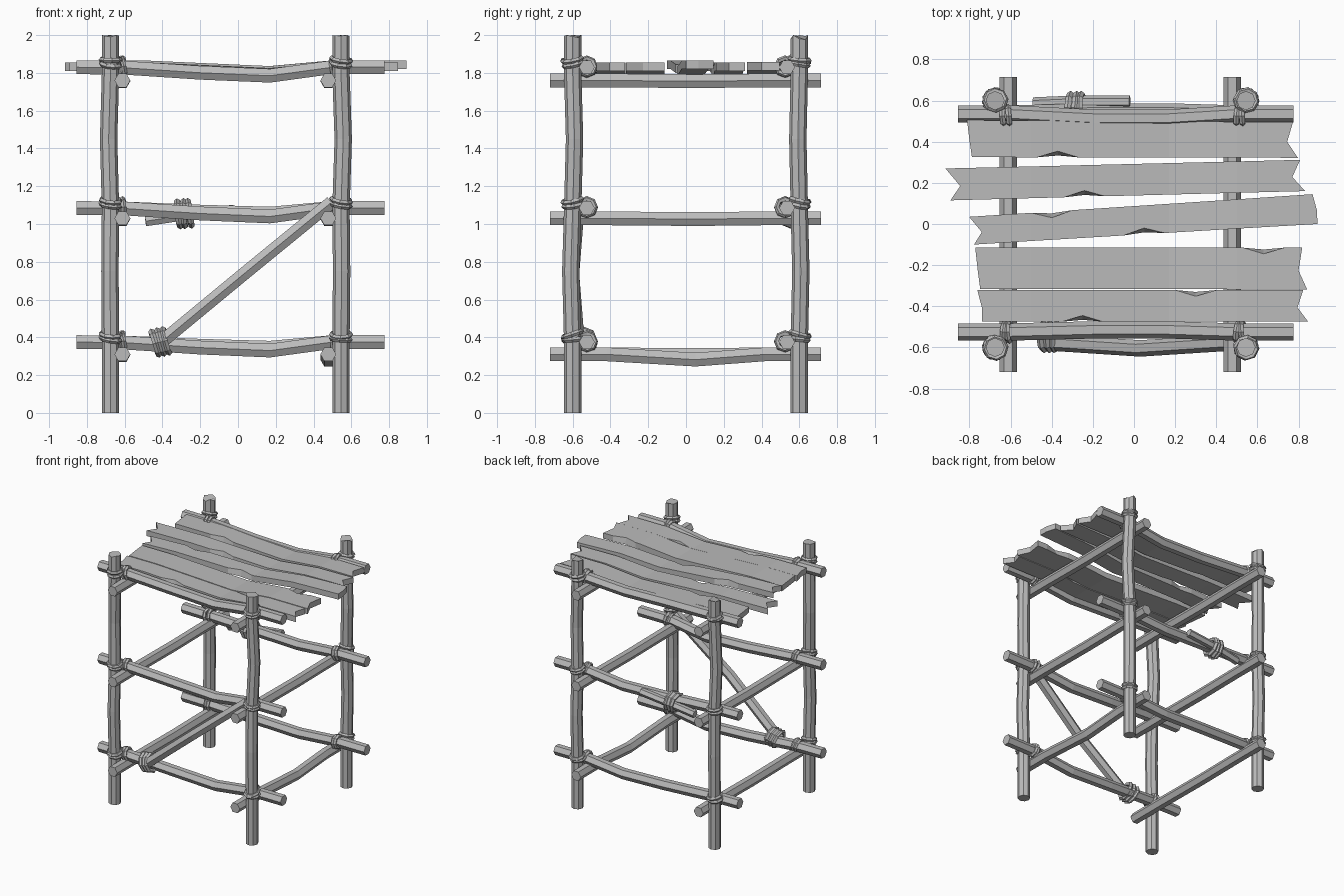
import bpy, bmesh, math, random
from mathutils import Vector

random.seed(4)
cube = bpy.data.objects.get("Cube")
if cube:
    bpy.data.objects.remove(cube, do_unlink=True)

grey = bpy.data.materials.new("weathered_grey")
grey.use_nodes = True
grey.diffuse_color = (0.5, 0.5, 0.5, 1)
bsdf = grey.node_tree.nodes["Principled BSDF"]
bsdf.inputs["Base Color"].default_value = (0.5, 0.5, 0.5, 1)
bsdf.inputs["Roughness"].default_value = 0.9


def finish(bm, name):
    bmesh.ops.recalc_face_normals(bm, faces=bm.faces)
    mesh = bpy.data.meshes.new(name)
    bm.to_mesh(mesh)
    bm.free()
    mesh.materials.append(grey)
    obj = bpy.data.objects.new(name, mesh)
    bpy.context.collection.objects.link(obj)
    return obj


def pole(name, points, radius, sides=6, ragged=0.0):
    """Faceted pole through points; ragged lowers rim corners of the last ring."""
    pts = [Vector(p) for p in points]
    axis = (pts[-1] - pts[0]).normalized()
    ref = Vector((1, 0, 0)) if abs(axis.z) > 0.9 else Vector((0, 0, 1))
    side = axis.cross(ref).normalized()
    up = side.cross(axis)
    bm = bmesh.new()
    rings = []
    for i, p in enumerate(pts):
        ring = []
        for k in range(sides):
            a = math.tau * k / sides
            drop = random.uniform(0, ragged) if i == len(pts) - 1 and k % 3 else 0
            ring.append(bm.verts.new(p + (side * math.cos(a) + up * math.sin(a)) * radius - axis * drop))
        rings.append(ring)
    for a, b in zip(rings, rings[1:]):
        for k in range(sides):
            n = (k + 1) % sides
            bm.faces.new((a[k], a[n], b[n], b[k]))
    bm.faces.new(rings[0])
    bm.faces.new(rings[-1])
    return finish(bm, name)


def lashing(name, center, axis, radius, cord=0.014, turns=2):
    """Faceted cord loops side by side around an axis."""
    axis = Vector(axis).normalized()
    for t in range(turns):
        wobble = Vector([random.uniform(-0.12, 0.12) for _ in range(3)])
        bpy.ops.mesh.primitive_torus_add(
            major_segments=8, minor_segments=5, major_radius=radius, minor_radius=cord,
            location=Vector(center) + axis * (t - (turns - 1) / 2) * cord * 1.7,
            rotation=(axis + wobble).to_track_quat('Z', 'Y').to_euler())
        obj = bpy.context.object
        obj.name = name
        obj.data.materials.append(grey)


def sag(x):
    """Dip of the deck along its length."""
    knots = [(-1, 0), (-0.5, 0), (0.17, -0.03), (0.5, 0.0), (1, 0)]
    for (x0, z0), (x1, z1) in zip(knots, knots[1:]):
        if x <= x1:
            return z0 + (z1 - z0) * (x - x0) / (x1 - x0)
    return 0


def plank(name, left, right, z, notches, chips):
    """left/right: (x, y low, y high). notches: end bites. chips: (x, side) edge gouges."""
    thick = 0.045
    xs = [-0.5, 0.17, 0.5] + [c + d for c, _ in chips for d in (-0.1, 0, 0.1)]
    ts = [0] + sorted((x - left[0]) / (right[0] - left[0]) for x in xs) + [1]
    bm = bmesh.new()
    columns = []
    for t in ts:
        x = left[0] + (right[0] - left[0]) * t
        lo = left[1] + (right[1] - left[1]) * t
        hi = left[2] + (right[2] - left[2]) * t
        bite = notches[0] if t == 0 else -notches[1] if t == 1 else 0
        cut = {s: 0.03 for c, s in chips if abs(c - x) < 0.001}
        ends = 0.012 if t in (0, 1) else 0
        rows = [(x + ends, lo, cut.get(-1, 0)), (x + bite, lo * 0.55 + hi * 0.45, 0),
                (x - ends, hi, -cut.get(1, 0))]
        zz = z + sag(x)
        top = [bm.verts.new((a, y + c, zz)) for a, y, c in rows]
        low = [bm.verts.new((a, y + c * 0.3, zz - thick)) for a, y, c in rows]
        columns.append(top + low[::-1])
    for a, b in zip(columns, columns[1:]):
        for k in range(6):
            n = (k + 1) % 6
            bm.faces.new((a[k], a[n], b[n], b[k]))
    for c in (columns[0], columns[-1]):
        bm.faces.new((c[0], c[1], c[4], c[5]))
        bm.faces.new((c[1], c[2], c[3], c[4]))
    return finish(bm, name)


POST_X = {"right": -0.675, "left": 0.545}
POST_Y = {"front": -0.6, "back": 0.6}
LEVELS = {"lower": 0.375, "middle": 1.085, "upper": 1.83}

# Upright posts, slightly crooked
for sx, px in POST_X.items():
    for sy, py in POST_Y.items():
        bend = 0.012 if sx == "left" else -0.01
        lean = -0.008 if sy == "back" else 0.01
        pole(f"{sy}_{sx}_post",
             [(px, py, 0), (px, py, 0.38), (px + bend * 0.3, py - lean, 0.75), (px, py, 1.08),
              (px + bend, py + lean, 1.45), (px, py, 1.8), (px, py, 2.0)],
             0.046, 8, 0.025)

# Long rails running left to right, sagging
for level, z in LEVELS.items():
    for sy, y in (("front", -0.525), ("back", 0.535)):
        dip = 0.045 if sy == "front" else 0.03
        bow = -0.02 if (sy, level) == ("back", "upper") else 0.01
        pole(f"{sy}_{level}_rail",
             [(-0.855, y, z), (-0.6, y, z - 0.003), (-0.2, y + bow, z - dip * 0.65),
              (0.17, y + bow, z - dip), (0.5, y, z), (0.775, y, z)], 0.042)

# Cross rails running front to back beneath the long rails
for level, z in (("lower", 0.31), ("middle", 1.03), ("upper", 1.76)):
    for sx, x in (("right", -0.612), ("left", 0.478)):
        dip = 0.028 if (sx, level) == ("left", "lower") else 0.004
        pole(f"{sx}_{level}_cross_rail",
             [(x, -0.72, z), (x, -0.42, z), (x, 0.05, z - dip), (x, 0.42, z), (x, 0.715, z)], 0.042)

# Cord lashings at every post and rail joint
for level, z in LEVELS.items():
    for sx, px in POST_X.items():
        for sy, py in POST_Y.items():
            inward = -1 if py > 0 else 1
            lashing("post_lashing", (px, py, z + 0.028), (0.1, -0.2 * inward, 1), 0.05)
            rail_x = px + (0.055 if px < 0 else -0.03)
            lashing("rail_lashing", (rail_x, py + inward * 0.075, z + 0.003), (1, 0, 0.1), 0.045)

# Diagonal brace on the front
pole("front_brace", [(-0.43, -0.575, 0.355), (0.03, -0.605, 0.735), (0.495, -0.575, 1.115)], 0.04)
lashing("brace_lashing", (-0.41, -0.548, 0.375), (1, 0, 0.2), 0.064, 0.017, 3)

# Splint tied to the back middle rail
pole("back_splint", [(-0.49, 0.585, 1.015), (-0.26, 0.595, 1.05), (-0.02, 0.595, 1.075)], 0.031)
lashing("splint_lashing", (-0.285, 0.565, 1.055), (1, 0, 0.05), 0.066, 0.017, 3)

# Deck planks with split ends and chipped edges
plank("deck_plank_back", (-0.8, 0.325, 0.505), (0.785, 0.322, 0.495), 1.858, (0.0, 0.04), [(-0.37, -1)])
plank("deck_plank_second", (-0.905, 0.115, 0.27), (0.82, 0.16, 0.312), 1.856, (0.06, 0.05), [(-0.24, -1)])
plank("deck_plank_middle", (-0.79, -0.1, 0.035), (0.88, 0.0, 0.145), 1.866, (0.05, -0.01),
      [(-0.4, 1), (0.05, -1)])
plank("deck_plank_fourth", (-0.76, -0.315, -0.115), (0.83, -0.318, -0.115), 1.856, (0.0, 0.03), [(0.63, 1)])
plank("deck_plank_front", (-0.75, -0.475, -0.32), (0.835, -0.475, -0.322), 1.854, (0.01, 0.04),
      [(0.3, 1), (-0.25, -1)])
